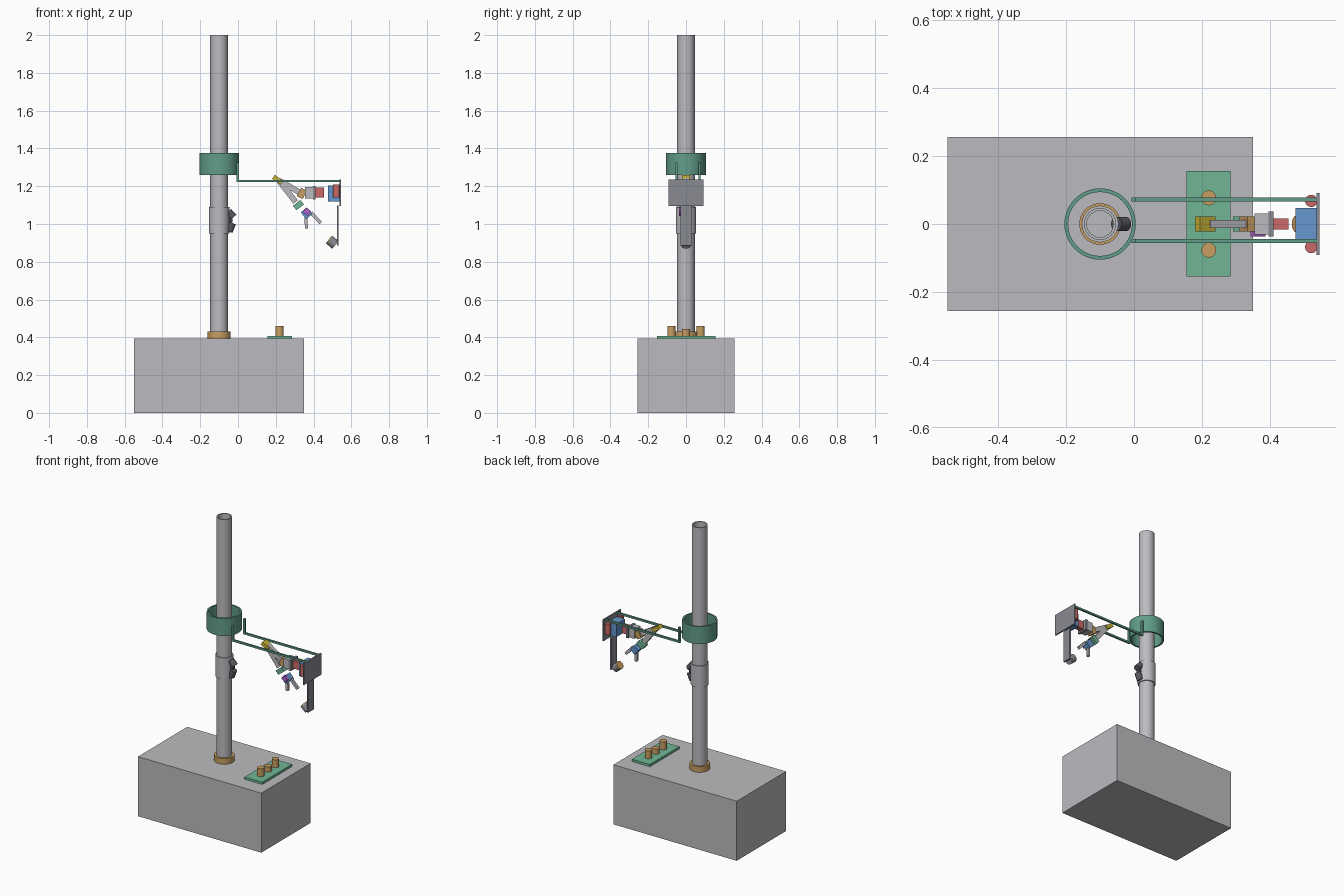
import bpy, math
from mathutils import Vector

cube = bpy.data.objects.get("Cube")
if cube:
    bpy.data.objects.remove(cube, do_unlink=True)


def material(name, rgb):
    m = bpy.data.materials.new(name)
    m.use_nodes = True
    m.diffuse_color = (*rgb, 1)
    m.node_tree.nodes["Principled BSDF"].inputs["Base Color"].default_value = (*rgb, 1)
    return m


GREY = material("light grey", (0.5, 0.5, 0.53))
STEEL = material("steel grey", (0.25, 0.26, 0.29))
DARK = material("charcoal", (0.1, 0.1, 0.12))
GREEN = material("deep green", (0.12, 0.34, 0.25))
MINT = material("board green", (0.16, 0.47, 0.3))
ORANGE = material("ochre", (0.58, 0.34, 0.12))
BLUE = material("blue", (0.13, 0.31, 0.62))
RED = material("red", (0.6, 0.14, 0.14))
YELLOW = material("yellow", (0.57, 0.46, 0.04))
PURPLE = material("purple", (0.4, 0.12, 0.58))


def finish(name, mat, smooth=False):
    ob = bpy.context.object
    ob.name = name
    ob.data.materials.append(mat)
    if smooth:
        bpy.ops.object.shade_smooth_by_angle(angle=math.radians(35))
    return ob


def box(name, mat, centre, size, tilt=0):
    """Box whose local x axis is tilted upward by `tilt` degrees in the xz plane."""
    bpy.ops.mesh.primitive_cube_add(size=1, location=centre, rotation=(0, -math.radians(tilt), 0))
    bpy.context.object.scale = size
    bpy.ops.object.transform_apply(location=False, rotation=False, scale=True)
    return finish(name, mat)


def span(name, mat, x, y, z):
    """Box given by its extents."""
    return box(name, mat, [(a + b) / 2 for a, b in (x, y, z)], [b - a for a, b in (x, y, z)])


def rod(name, mat, start, end, radius):
    a, b = Vector(start), Vector(end)
    bpy.ops.mesh.primitive_cylinder_add(vertices=32, radius=radius, depth=(b - a).length,
                                        location=(a + b) / 2)
    bpy.context.object.rotation_euler = (b - a).to_track_quat('Z', 'Y').to_euler()
    return finish(name, mat, True)


def tube(name, mat, centre_x, outer, inner, low, high):
    """Open pipe made by spinning a rectangular section."""
    n = 48
    section = [(outer, low), (outer, high), (inner, high), (inner, low)]
    verts = [(r * math.cos(i * math.tau / n), r * math.sin(i * math.tau / n), z)
             for i in range(n) for r, z in section]
    faces = [(4 * i + k, 4 * ((i + 1) % n) + k, 4 * ((i + 1) % n) + (k + 1) % 4, 4 * i + (k + 1) % 4)
             for i in range(n) for k in range(4)]
    mesh = bpy.data.meshes.new(name)
    mesh.from_pydata(verts, [], faces)
    ob = bpy.data.objects.new(name, mesh)
    ob.location.x = centre_x
    bpy.context.collection.objects.link(ob)
    bpy.ops.object.select_all(action='DESELECT')
    ob.select_set(True)
    bpy.context.view_layer.objects.active = ob
    return finish(name, mat, True)


# Base and mast
span("base_block", GREY, (-0.55, 0.35), (-0.257, 0.257), (0, 0.393))
tube("mast", GREY, -0.1, 0.047, 0.039, 0.393, 2)
tube("mast_foot", ORANGE, -0.1, 0.061, 0.047, 0.393, 0.43)
tube("mast_sleeve", GREY, -0.1, 0.054, 0.046, 0.95, 1.09)
tube("ring_carrier", GREEN, -0.1, 0.105, 0.094, 1.26, 1.375)

# Swivel camera on the sleeve
rod("camera_mount", DARK, (-0.06, 0, 1.02), (-0.03, 0, 1.02), 0.012)
rod("camera_upper", DARK, (-0.052, 0, 1.065), (-0.024, 0, 1.035), 0.021)
rod("camera_lower", DARK, (-0.048, 0, 0.96), (-0.03, 0, 1.005), 0.02)

# Control board with three buttons
span("control_board", MINT, (0.155, 0.285), (-0.154, 0.156), (0.393, 0.408))
for i, (y, top) in enumerate(((-0.077, 0.46), (0, 0.443), (0.077, 0.46))):
    rod(f"button_{i + 1}", ORANGE, (0.22, y, 0.405), (0.22, y, top), 0.022)

# Twin support rails
for side, y in (("right", -0.05), ("left", 0.072)):
    span(f"{side}_rail", GREEN, (-0.008, 0.538), (y - 0.006, y + 0.006), (1.222, 1.234))
    span(f"{side}_rail_post", GREEN, (-0.008, 0.004), (y - 0.006, y + 0.006), (1.222, 1.325))

# End plate, drive unit and camera hanger
span("end_plate", STEEL, (0.537, 0.546), (-0.092, 0.092), (1.095, 1.235))
span("drive_box", BLUE, (0.476, 0.537), (-0.045, 0.047), (1.12, 1.205))
for side, y in (("right", -0.068), ("left", 0.068)):
    rod(f"{side}_motor", RED, (0.522, y, 1.14), (0.522, y, 1.21), 0.018)
span("camera_hanger", STEEL, (0.524, 0.533), (-0.03, 0.03), (0.885, 1.097))
rod("hanging_camera", STEEL, (0.516, 0, 0.889), (0.485, 0, 0.915), 0.026)
rod("hanging_lens", ORANGE, (0.486, 0, 0.914), (0.481, 0, 0.918), 0.026)

# Robot arm, from the wall to the elbow
span("shoulder_motor", RED, (0.405, 0.455), (-0.016, 0.016), (1.14, 1.193))
span("shoulder_flange", STEEL, (0.396, 0.411), (-0.037, 0.037), (1.13, 1.2))
span("shoulder_block", GREY, (0.355, 0.396), (-0.031, 0.031), (1.135, 1.197))
box("shoulder_joint", ORANGE, (0.338, 0, 1.162), (0.035, 0.044, 0.05), -28)
box("upper_link", GREY, (0.278, 0, 1.195), (0.14, 0.024, 0.03), -30)
box("elbow_joint", YELLOW, (0.21, 0, 1.234), (0.055, 0.044, 0.025), -35)

# Robot arm, from the elbow to the gripper
box("lower_link", GREY, (0.262, 0, 1.172), (0.14, 0.024, 0.03), -52)
box("wrist_joint", MINT, (0.32, 0, 1.1), (0.03, 0.044, 0.05), -52)
box("wrist_block", BLUE, (0.363, 0, 1.057), (0.045, 0.044, 0.042), -50)
box("wrist_motor", PURPLE, (0.365, -0.029, 1.065), (0.034, 0.016, 0.03), -35)
box("outer_finger", GREY, (0.412, 0, 1.033), (0.075, 0.016, 0.018), -47)
box("inner_finger", GREY, (0.361, 0, 1.008), (0.065, 0.016, 0.016), -88)
